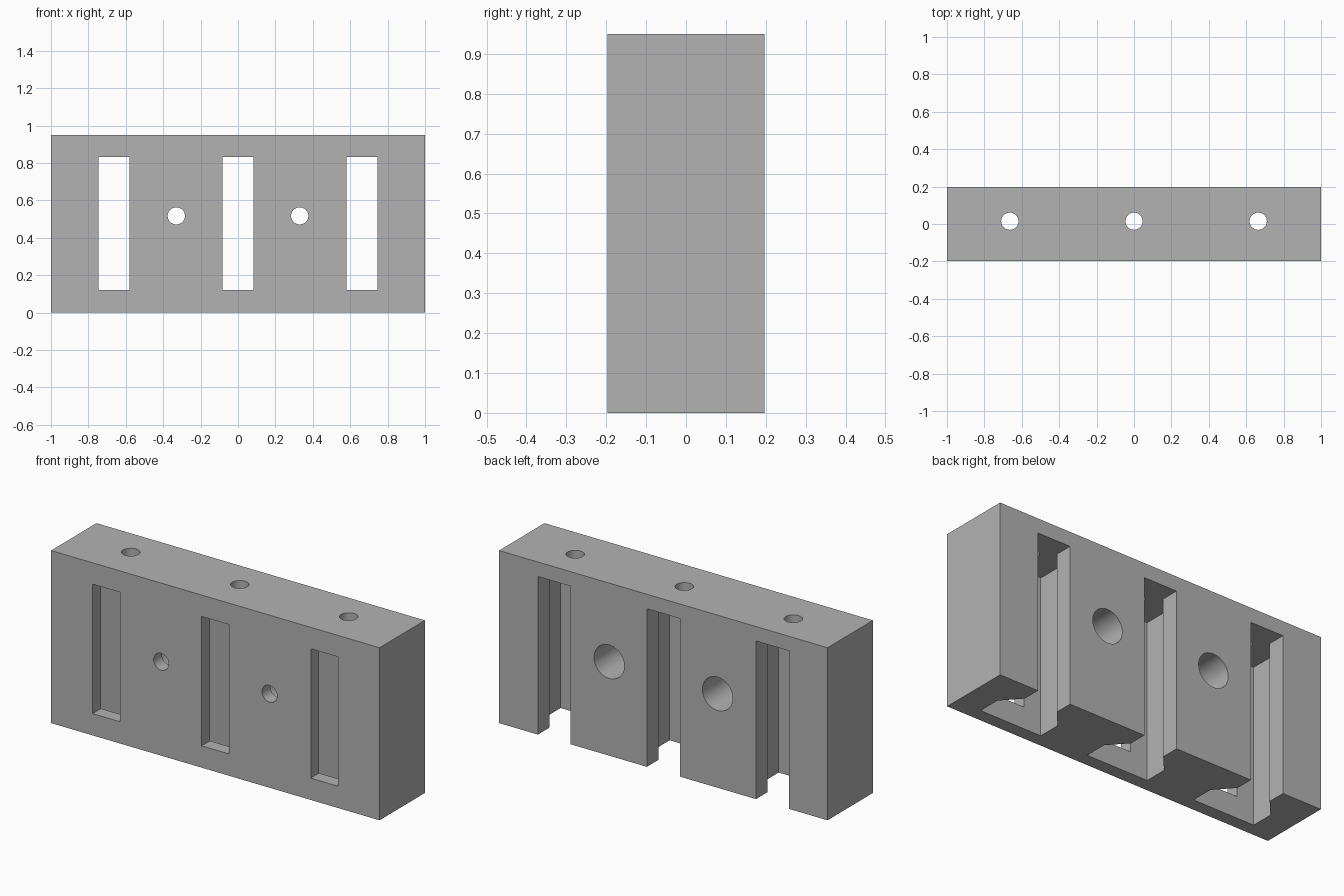
import bpy, bmesh, math
from mathutils import Vector

cube = bpy.data.objects.get("Cube")
if cube:
    bpy.data.objects.remove(cube, do_unlink=True)

HALF_DEPTH, HEIGHT = 0.197, 0.95
POCKET_FRONT = -0.125
SLOT_TOP = 0.87
SLOT_X = (-0.664, 0, 0.664)
HOLE_X = (-0.33, 0.33)

grey = bpy.data.materials.new("grey")
grey.use_nodes = True
grey.diffuse_color = (0.45, 0.45, 0.45, 1)
grey.node_tree.nodes["Principled BSDF"].inputs["Base Color"].default_value = (0.45, 0.45, 0.45, 1)


def prism(name, outline, axis, low, high):
    """Extrude a 2D outline along y (outline is x, z) or z (outline is x, y)."""
    def place(p, t):
        return Vector((p[0], t, p[1])) if axis == "y" else Vector((p[0], p[1], t))
    bm = bmesh.new()
    face = bm.faces.new([bm.verts.new(place(p, low)) for p in outline])
    grown = bmesh.ops.extrude_face_region(bm, geom=[face])
    verts = [v for v in grown["geom"] if isinstance(v, bmesh.types.BMVert)]
    bmesh.ops.translate(bm, verts=verts, vec=place((0, 0), high - low))
    bmesh.ops.recalc_face_normals(bm, faces=bm.faces)
    mesh = bpy.data.meshes.new(name)
    bm.to_mesh(mesh)
    bm.free()
    mesh.materials.append(grey)
    obj = bpy.data.objects.new(name, mesh)
    bpy.context.collection.objects.link(obj)
    return obj


def rect(x0, x1, v0, v1):
    return [(x0, v0), (x1, v0), (x1, v1), (x0, v1)]


def circle(x, v, r, n=48):
    return [(x + r * math.cos(math.tau * i / n), v + r * math.sin(math.tau * i / n)) for i in range(n)]


# Solid block
block = prism("mounting_block", rect(-1, 1, -HALF_DEPTH, HALF_DEPTH), "z", 0, HEIGHT)
cutters = []

# Undercut slots open to the back and bottom, with front windows and top holes
half_slot = [(0.187, POCKET_FRONT), (0.187, 0), (0.1, 0.098), (0.1, 0.3)]
for x in SLOT_X:
    outline = [(x + px, y) for px, y in half_slot] + [(x - px, y) for px, y in reversed(half_slot)]
    cutters.append(prism("slot_cutter", outline, "z", -0.1, SLOT_TOP))
    cutters.append(prism("window_cutter", rect(x - 0.083, x + 0.083, 0.12, 0.832), "y", -0.3, -0.05))
    cutters.append(prism("top_hole_cutter", circle(x, 0.015, 0.046), "z", 0.8, 1.1))

# Screw holes with deep recesses in the back
for x in HOLE_X:
    cutters.append(prism("screw_hole_cutter", circle(x, 0.517, 0.046), "y", -0.3, 0))
    cutters.append(prism("screw_recess_cutter", circle(x, 0.517, 0.092), "y", POCKET_FRONT, 0.3))

# Cut everything out of the block
for cutter in cutters:
    mod = block.modifiers.new(cutter.name, "BOOLEAN")
    mod.operation = "DIFFERENCE"
    mod.solver = "EXACT"
    mod.object = cutter
    cutter.hide_render = True
bpy.context.view_layer.update()
result = bpy.data.meshes.new_from_object(block.evaluated_get(bpy.context.evaluated_depsgraph_get()))
block.modifiers.clear()
block.data = result
for cutter in cutters:
    bpy.data.objects.remove(cutter, do_unlink=True)

# Smooth round holes, sharp edges elsewhere
bpy.ops.object.select_all(action="DESELECT")
block.select_set(True)
bpy.context.view_layer.objects.active = block
bpy.ops.object.shade_smooth_by_angle(angle=math.radians(30))
